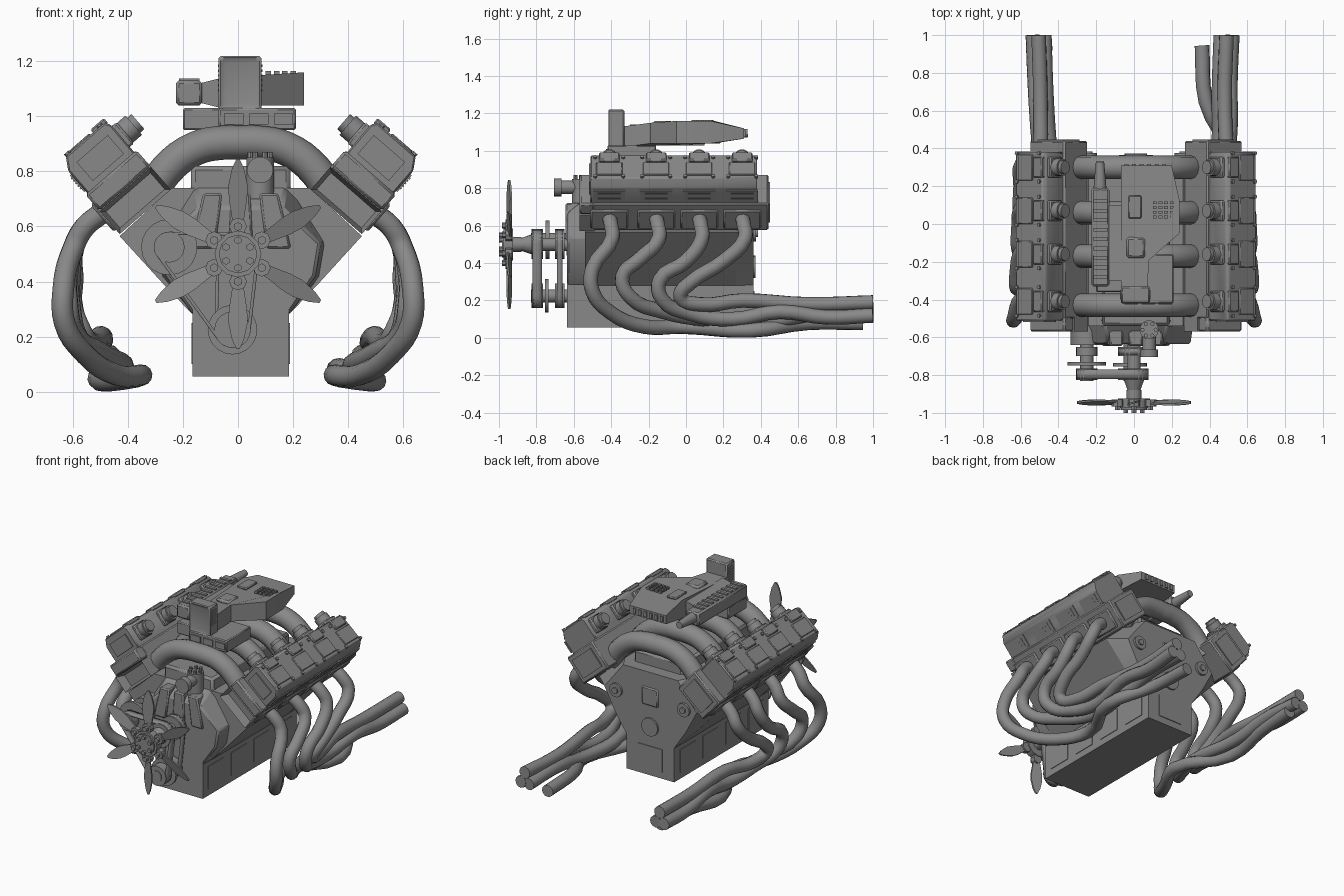
import bpy, bmesh, math
from mathutils import Vector, Matrix
from mathutils.geometry import convex_hull_2d

if "Cube" in bpy.data.objects:
    bpy.data.objects.remove(bpy.data.objects["Cube"])

GREY = (0.25, 0.25, 0.25, 1)
metal = bpy.data.materials.new("engine_grey")
metal.use_nodes = True
metal.diffuse_color = GREY
metal.node_tree.nodes["Principled BSDF"].inputs["Base Color"].default_value = GREY

CX = .01                        # centre line of the engine block
BAYS = (-.41, -.16, .07, .3)    # cylinder positions along y


def add_object(name, mesh, bevel=0):
    mesh.materials.clear()
    mesh.materials.append(metal)
    mesh.polygons.foreach_set("use_smooth", [True] * len(mesh.polygons))
    mesh.set_sharp_from_angle(angle=math.radians(38))
    obj = bpy.data.objects.new(name, mesh)
    bpy.context.collection.objects.link(obj)
    if bevel:
        mod = obj.modifiers.new("Bevel", 'BEVEL')
        mod.width, mod.segments = bevel, 1
    return obj


def finish(name, bm, bevel=0):
    bmesh.ops.recalc_face_normals(bm, faces=bm.faces)
    mesh = bpy.data.meshes.new(name)
    bm.to_mesh(mesh)
    bm.free()
    return add_object(name, mesh, bevel)


def loft(name, rings, bevel=0, recess=None):
    """Join two matching outlines; recess = (border, depth) sinks the first cap."""
    bm = bmesh.new()
    a, b = [[bm.verts.new(p) for p in ring] for ring in rings]
    cap = bm.faces.new(a)
    bm.faces.new(b)
    for i in range(len(a)):
        j = (i + 1) % len(a)
        bm.faces.new((a[i], a[j], b[j], b[i]))
    bmesh.ops.recalc_face_normals(bm, faces=bm.faces)
    if recess:
        bm.normal_update()
        inward = -cap.normal * recess[1]
        bmesh.ops.inset_region(bm, faces=[cap], thickness=recess[0])
        bmesh.ops.translate(bm, verts=cap.verts, vec=inward)
    return finish(name, bm, bevel)


def at_y(outline, y):
    return [(x, y, z) for x, z in outline]


def prism(name, outline, y0, y1, bevel=0, recess=None):
    return loft(name, [at_y(outline, y0), at_y(outline, y1)], bevel, recess)


def box(name, x0, x1, y0, y1, z0, z1, bevel=0, recess=None):
    return prism(name, [(x0, z0), (x1, z0), (x1, z1), (x0, z1)], y0, y1, bevel, recess)


def cyl(name, a, b, r1, r2=None, sides=20):
    a, b = Vector(a), Vector(b)
    turn = (b - a).to_track_quat('Z', 'Y').to_matrix().to_4x4()
    bm = bmesh.new()
    bmesh.ops.create_cone(bm, cap_ends=True, segments=sides, radius1=r1,
                          radius2=r1 if r2 is None else r2, depth=(b - a).length,
                          matrix=Matrix.Translation((a + b) / 2) @ turn)
    return finish(name, bm)


def along_y(name, x, z, y0, y1, r1, r2=None, sides=20):
    return cyl(name, (x, y0, z), (x, y1, z), r1, r2, sides)


def tube(name, points, radius):
    curve = bpy.data.curves.new(name + "_path", 'CURVE')
    curve.dimensions = '3D'
    curve.bevel_depth, curve.bevel_resolution = radius, 4
    curve.resolution_u, curve.use_fill_caps = 4, True
    spline = curve.splines.new('BEZIER')
    spline.bezier_points.add(len(points) - 1)
    for knot, p in zip(spline.bezier_points, points):
        knot.co = p
        knot.handle_left_type = knot.handle_right_type = 'AUTO'
    temp = bpy.data.objects.new(name + "_path", curve)
    bpy.context.collection.objects.link(temp)
    graph = bpy.context.evaluated_depsgraph_get()
    mesh = bpy.data.meshes.new_from_object(temp.evaluated_get(graph))
    bpy.data.objects.remove(temp)
    return add_object(name, mesh)


def bank(side, u, v):
    """Tilted cylinder bank frame: u across, v outwards, to (x, z)."""
    return (CX + side * (.347 + .755 * u + .656 * v), .653 - .656 * u + .755 * v)


def bank_box(name, side, u0, u1, v0, v1, y0, y1, bevel=0, recess=None):
    corners = [(u0, v0), (u1, v0), (u1, v1), (u0, v1)]
    return prism(name, [bank(side, *c) for c in corners], y0, y1, bevel, recess)


def mirrored(half):
    return [(CX + x, z) for x, z in half] + [(CX - x, z) for x, z in reversed(half)]


# Oil pan, V block with tapered rear, front cover and valley
box("oil_pan", -.165, .185, -.635, .36, .055, .3)
block = mirrored([(.175, .28), (.285, .395), (.44, .565), (.25, .74)])
rear = mirrored([(.173, .28), (.26, .41), (.34, .56), (.2, .74)])
prism("engine_block", block, -.54, .27)
loft("rear_housing", [at_y(block, .27), at_y(rear, .36)])
cover_front = mirrored([(.175, .28), (.27, .42), (.29, .54), (.15, .67)])
cover_back = mirrored([(.175, .28), (.29, .42), (.31, .54), (.17, .77)])
loft("front_cover", [at_y(cover_front, -.635), at_y(cover_back, -.5)], .01)
for x in (-.12, 0, .12):
    low, high = CX + x * 1.15, CX + x * .85
    rib = [(low - .045, .52), (low + .045, .52), (high + .035, .72), (high - .035, .72)]
    prism("front_cover_rib", rib, -.645, -.55, .008)
box("valley_cover", -.17, .19, -.54, .28, .6, .82, .015)
for s in (1, -1):
    for y in (-.5, -.26, -.02, .22):
        box("pan_panel", CX + s * .172, CX + s * .179, y - .08, y + .08, .1, .25)
    along_y("rear_plug", CX + s * .25, .56, .28, .375, .045)
    along_y("rear_plug_core", CX + s * .25, .56, .36, .385, .02)
box("rear_pan_panel", -.08, .1, .355, .365, .1, .25)
along_y("rear_round_cover", CX, .38, .35, .372, .06)
box("rear_square_cover", -.05, .07, .355, .37, .52, .64, .015)

# Cylinder heads and valve covers
for s in (1, -1):
    bank_box("cylinder_head", s, -.123, .123, 0, .19, -.5, .44, .008)
    bank_box("head_front_lower", s, -.123, .123, 0, .11, -.57, -.49, 0, (.022, .06))
    bank_box("head_front_upper", s, -.123, .123, .112, .19, -.57, -.49, .01)
    bank_box("head_rear_panel", s, -.09, .09, .03, .16, .43, .448)
    cover = [(-.112, .18), (.114, .18), (.114, .295), (.085, .342), (-.1, .342), (-.114, .32)]
    prism("valve_cover", [bank(s, *p) for p in cover], -.51, .38, .006)
    bank_box("cover_front_panel", s, -.08, .07, .21, .3, -.518, -.505)
    for y in BAYS:
        bank_box("exhaust_flange", s, .115, .134, .02, .15, y - .1, y + .1, .008)
        bank_box("cover_panel", s, .11, .12, .2, .28, y - .085, y + .085)
        for k in range(5):
            bank_box("panel_slat", s, .117, .124, .215 + k * .012, .222 + k * .012, y - .06, y + .06)
        bank_box("cover_plate", s, -.035, .065, .335, .349, y - .07, y + .07, .004)
        bank_box("coil_pack", s, -.11, -.045, .33, .356, y - .055, y + .055, .006)
        for u in (-.08, .075):
            for dy in (-.075, .075):
                (x0, z0), (x1, z1) = bank(s, u, .335), bank(s, u, .351)
                cyl("cover_bolt", (x0, y + dy, z0), (x1, y + dy, z1), .011, sides=6)
        # square mounts and caps on the inner side of the cover
        bank_box("cap_mount", s, -.135, -.1, .215, .315, y - .055, y + .055, .008)
        for name, r, u0, u1 in (("cap_body", .046, -.13, -.175), ("cap_end", .036, -.17, -.195)):
            (x0, z0), (x1, z1) = bank(s, u0, .265), bank(s, u1, .265)
            cyl(name, (x0, y, z0), (x1, y, z1), r, sides=16)

# Arched intake runners
arch = [(.33, .71), (.27, .805), (.165, .883), (.06, .905), (0, .905)]
arch = [(CX + x, z) for x, z in arch] + [(CX - x, z) for x, z in arch[-2::-1]]
for y in (-.43, -.17, .06, .3):
    tube("intake_runner", at_y(arch, y), .062)

# Exhaust pipes: lower route of each, after a shared drop from the port
ROUTES = [
    [(.635, -.5, .37), (.63, -.5, .25), (.56, -.41, .14), (.44, -.22, .06),
     (.35, -.02, .06), (.5, .35, .04), (.38, .65, .08), (.36, .945, .08)],
    [(.62, -.25, .42), (.62, -.34, .33), (.6, -.3, .22), (.5, -.12, .14),
     (.42, .1, .1), (.45, .45, .09), (.45, .7, .13), (.46, 1, .12)],
    [(.61, 0, .41), (.61, -.14, .31), (.59, -.13, .21), (.52, .02, .13),
     (.49, .25, .1), (.51, .5, .14), (.51, .75, .11), (.52, 1, .12)],
    [(.6, .2, .41), (.6, .03, .3), (.57, -.03, .22), (.54, .07, .18),
     (.5, .3, .2), (.48, .65, .18), (.49, 1, .19)]]
for s in (1, -1):
    for y, route in zip(BAYS, ROUTES):
        drop = [(.5, y, .645), (.555, y + .01, .6), (.595, y + .015, .53)]
        end_shift = 0
        if s < 0:
            end_shift = .11 if route is ROUTES[0] else .015
        pts = drop + [(x + (end_shift if py > .6 else 0), py, z) for x, py, z in route]
        tube("exhaust_pipe", [(s * x, py, z) for x, py, z in pts], .039)

# Pulleys, shafts and belts
PUMP, CRANK, ALTERNATOR = (0, .5, .078), (-.02, .225, .066), (-.25, .525, .056)
for label, (x, z, r) in (("pump", PUMP), ("crank", CRANK), ("alternator", ALTERNATOR)):
    along_y(label + "_shaft", x, z, -.83, -.55, .035)
    along_y(label + "_front_pulley", x, z, -.825, -.765, r)
    along_y(label + "_rear_pulley", x, z, -.7, -.65, r)
along_y("crank_disc", CRANK[0], CRANK[1], -.755, -.735, .09)
along_y("alternator_disc", ALTERNATOR[0], ALTERNATOR[1], -.75, -.73, .102)
along_y("alternator_body", ALTERNATOR[0], ALTERNATOR[1], -.64, -.45, .085)
for label, wheels, y0, y1 in (("front_belt", (PUMP, CRANK, ALTERNATOR), -.82, -.77), ("rear_belt", (PUMP, CRANK), -.69, -.66)):
    ring = [(x + r * math.cos(t * math.pi / 12), z + r * math.sin(t * math.pi / 12))
            for x, z, r in wheels for t in range(24)]
    hull = [ring[i] for i in convex_hull_2d(ring)]
    bm = bmesh.new()
    rows = [[bm.verts.new((x, y, z)) for x, z in hull] for y in (y0, y1)]
    for i in range(len(hull)):
        bm.faces.new((rows[0][i - 1], rows[0][i], rows[1][i], rows[1][i - 1]))
    finish(label, bm).modifiers.new("Solidify", 'SOLIDIFY').thickness = .012

# Fan with six leaf blades and a bolted hub
along_y("fan_cone", 0, .5, -.9, -.82, .028, .055)
along_y("fan_shaft", 0, .5, -.94, -.88, .04)
along_y("fan_hub", 0, .5, -.975, -.925, .085, sides=12)
along_y("fan_hub_ring", 0, .5, -.985, -.97, .07, sides=12)
LEAF = [(.06, .02), (.13, .022), (.2, .033), (.25, .035), (.31, .022), (.345, .006)]
leaf = [(w, r) for r, w in LEAF] + [(-w, r) for r, w in reversed(LEAF)]
for k in range(6):
    c, n = math.cos(k * math.pi / 3), math.sin(k * math.pi / 3)
    rings = [[(w * c + r * n, y + w * .3, .5 + r * c - w * n) for w, r in leaf] for y in (-.95, -.94)]
    loft("fan_blade", rings)
    along_y("blade_root", .1 * n, .5 + .1 * c, -.965, -.93, .032, sides=8)
    along_y("blade_bolt", .1 * n, .5 + .1 * c, -.985, -.96, .016, sides=6)
    along_y("hub_bolt", .05 * n, .5 + .05 * c, -1, -.98, .014, sides=6)

# Distributor on the front cover
cyl("distributor_stem", (.08, -.56, .7), (.08, -.56, .85), .05)
for k in range(6):
    x, y = .08 + .035 * math.cos(k * math.pi / 3), -.56 + .035 * math.sin(k * math.pi / 3)
    cyl("distributor_post", (x, y, .84), (x, y, .87), .011, sides=8)
along_y("distributor_cap", .08, .805, -.67, -.56, .036)
along_y("distributor_cap_end", .08, .805, -.705, -.665, .048)

# Top intake unit with scoop, main body and side module
box("unit_base", -.07, .21, -.42, -.16, .95, 1.03, .006)
box("unit_base_side", -.2, -.06, -.36, -.16, .95, 1.03, .006)
for x in (-.05, .04, .13):
    box("base_front_panel", x, x + .07, -.427, -.415, .97, 1.01)
box("scoop", -.07, .085, -.42, -.33, 1.02, 1.22, .008, (.025, .012))
for s in (1, -1):
    for k in range(6):
        z = 1.09 + k * .018
        box("scoop_slat", .0075 + s * .074, .0075 + s * .081, -.4, -.35, z, z + .009)
PLAN = [(-.07, -.34, 1.02, 1.13), (.07, -.34, 1.02, 1.13), (.08, -.19, 1.04, 1.15), (.24, -.05, 1.04, 1.16),
        (.24, .13, 1.04, 1.16), (.2, .31, 1.065, 1.12), (-.07, .31, 1.065, 1.12), (-.07, .15, 1.04, 1.16)]
loft("unit_body", [[(x, y, lo) for x, y, lo, hi in PLAN], [(x, y, hi) for x, y, lo, hi in PLAN]])
box("body_hatch", -.04, .06, -.18, -.07, 1.13, 1.16, .012)
box("body_latch", -.03, .04, .03, .15, 1.15, 1.166, .005)
for i in range(4):
    for j in range(4):
        x, y = .1 + i * .03, .03 + j * .025
        box("body_vent", x, x + .02, y, y + .015, 1.15, 1.164)
for k in range(6):
    x = -.05 + k * .04
    box("body_end_slat", x, x + .02, .3, .318, 1.075, 1.11)
box("side_module", -.225, -.13, -.33, .19, 1.04, 1.13, .01)
cyl("module_rod", (-.18, .18, 1.09), (-.18, .33, 1.095), .035, .022, 12)
loft("module_neck", [[(-.14, y, z) for y, z in ((-.3, 1.05), (.1, 1.05), (.1, 1.12), (-.3, 1.12))],
                     [(-.06, y, z) for y, z in ((-.3, 1.03), (.1, 1.03), (.1, 1.14), (-.3, 1.14))]])
for k in range(9):
    y = -.29 + k * .05
    box("module_fin", -.215, -.14, y, y + .02, 1.125, 1.138)
